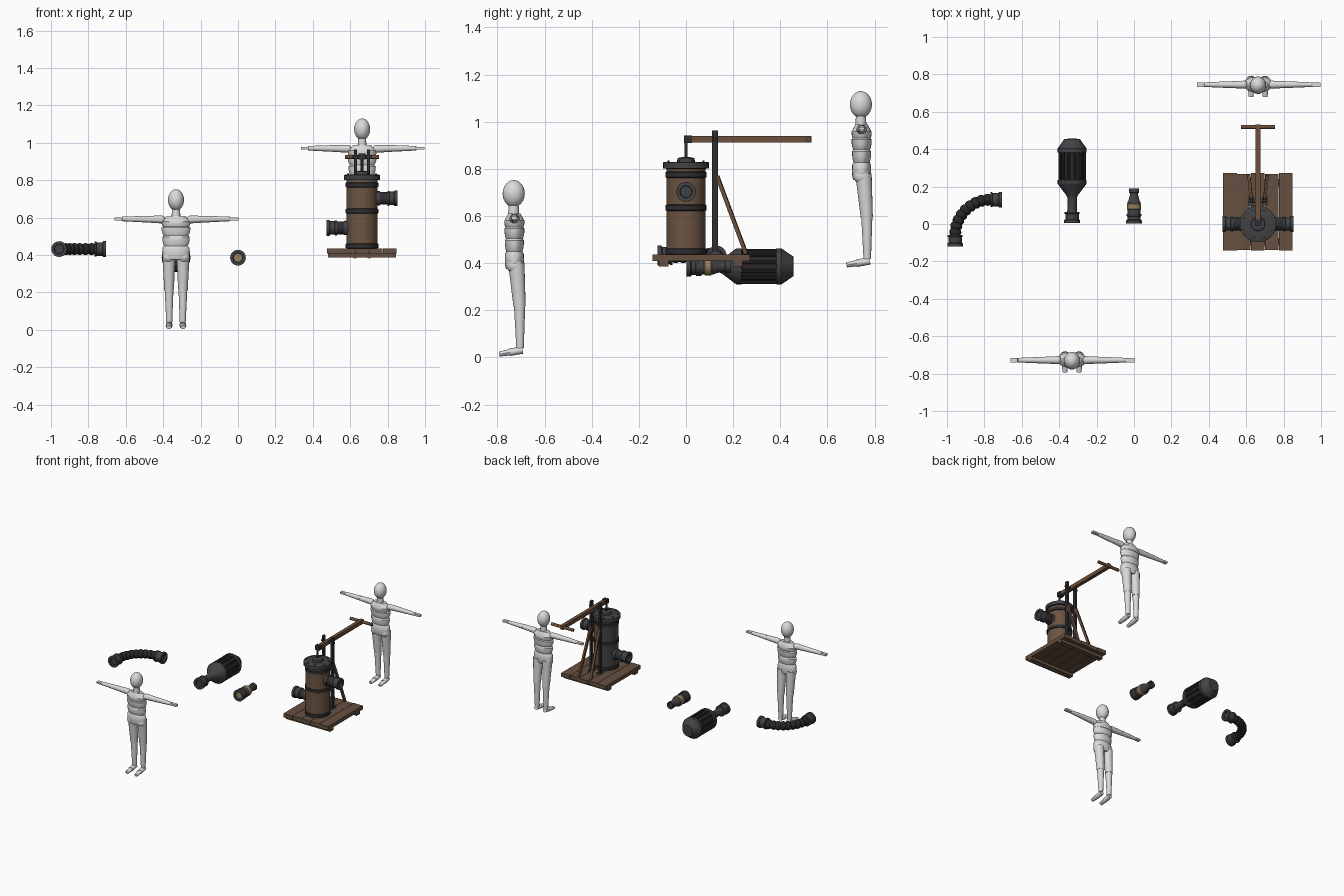
import bpy, bmesh, math
from mathutils import Vector, Matrix

cube = bpy.data.objects.get("Cube")
if cube:
    bpy.data.objects.remove(cube, do_unlink=True)


def material(name, r, g, b):
    m = bpy.data.materials.new(name)
    m.use_nodes = True
    m.diffuse_color = (r, g, b, 1)
    m.node_tree.nodes["Principled BSDF"].inputs["Base Color"].default_value = (r, g, b, 1)
    return m


WHITE = material("pale grey", .7, .7, .7)
WOOD = material("barrel wood", .15, .09, .055)
PLANK = material("plank wood", .13, .08, .05)
LEVER = material("lever wood", .15, .08, .045)
IRON = material("iron", .055, .055, .06)
DARK = material("dark iron", .028, .027, .03)
RUBBER = material("black rubber", .022, .019, .02)
BRASS = material("brass", .3, .22, .11)

X, Y, Z = Vector((1, 0, 0)), Vector((0, 1, 0)), Vector((0, 0, 1))


def finish(name, bm, mats, smooth=True):
    bmesh.ops.remove_doubles(bm, verts=bm.verts, dist=1e-5)
    bmesh.ops.recalc_face_normals(bm, faces=bm.faces)
    me = bpy.data.meshes.new(name)
    bm.to_mesh(me)
    bm.free()
    for m in mats:
        me.materials.append(m)
    if smooth:
        me.shade_smooth()
        me.set_sharp_from_angle(angle=math.radians(35))
    ob = bpy.data.objects.new(name, me)
    bpy.context.collection.objects.link(ob)
    return ob


def lathe(name, profile, origin, axis, mat, segs=24, squash=1, rule=None, extra=None):
    """Revolve (radius, height) points around an axis; squash narrows y."""
    bm = bmesh.new()
    rings = []
    for r, h in profile:
        ring = []
        for i in range(segs):
            a = math.tau * i / segs
            ring.append(bm.verts.new((r * math.cos(a), r * math.sin(a) * squash, h)))
        rings.append(ring)
    for lo, hi in zip(rings, rings[1:]):
        for i in range(segs):
            j = (i + 1) % segs
            bm.faces.new((lo[i], lo[j], hi[j], hi[i]))
    for ring, (r, h) in ((rings[0], profile[0]), (rings[-1], profile[-1])):
        if r > 0:
            bm.faces.new(ring)
    if rule:
        for f in bm.faces:
            f.material_index = int(rule(f.calc_center_median()))
    rot = Z.rotation_difference(axis).to_matrix().to_4x4()
    bm.transform(Matrix.Translation(origin) @ rot)
    return finish(name, bm, [mat] + ([extra] if extra else []))


def rod(name, a, b, r1, r2, mat, segs=12, squash=1):
    d = Vector(b) - Vector(a)
    return lathe(name, [(r1, 0), (r2, d.length)], a, d.normalized(), mat, segs, squash)


def box(name, lo, hi, mat):
    lo, hi = Vector(lo), Vector(hi)
    bm = bmesh.new()
    bmesh.ops.create_cube(bm, size=1)
    bm.transform(Matrix.Translation((lo + hi) / 2) @ Matrix.Diagonal((*(hi - lo), 1)))
    return finish(name, bm, [mat], False)


def bar(name, a, b, width, mat):
    """Square bar between two points."""
    a, b = Vector(a), Vector(b)
    bm = bmesh.new()
    bmesh.ops.create_cube(bm, size=1)
    bm.transform(Matrix.Translation((a + b) / 2) @ Z.rotation_difference(b - a).to_matrix().to_4x4()
                 @ Matrix.Diagonal((width, width, (b - a).length, 1)))
    return finish(name, bm, [mat], False)


def ball(name, c, size, mat, segs=20):
    bm = bmesh.new()
    bmesh.ops.create_uvsphere(bm, u_segments=segs, v_segments=segs // 2, radius=1)
    bm.transform(Matrix.Translation(c) @ Matrix.Diagonal((*size, 1)))
    return finish(name, bm, [mat])


def coupling(name, origin, axis, length=.06):
    """Hose coupling: open rim facing out along the axis, collar behind."""
    pts = [(0, -.012), (.024, -.012), (.026, 0), (.042, 0), (.042, -.016), (.036, -.02),
           (.036, .012 - length), (.04, .01 - length), (.04, -length), (0, -length)]
    return lathe(name, pts, origin, axis, IRON)


# Jointed figures
def figure(prefix, cx, cy, z0):
    def p(x, y, z):
        return Vector((cx + x, cy + y, z0 + z))

    ball(prefix + "_head", p(0, -.003, .695), (.043, .047, .057), WHITE, 24)
    rod(prefix + "_neck", p(0, -.003, .60), p(0, -.003, .65), .024, .021, WHITE)
    bands = [(.61, .55, .055, .078), (.555, .50, .076, .072), (.505, .445, .072, .069),
             (.45, .375, .071, .074)]
    for n, (top, low, rt, rb) in enumerate(bands):
        h, big = top - low, max(rt, rb)
        pts = [(rb * .87, 0), (rb * .97, h * .2), (big, h * .5), (rt * 1.02, h * .85), (rt * .88, h)]
        lathe(f"{prefix}_torso_band_{n}", pts, p(0, 0, low), Z, WHITE, 24, .55)
    for s, side in ((1, "left"), (-1, "right")):
        tag = f"{prefix}_{side}_"
        ball(tag + "shoulder", p(s * .078, 0, .59), (.022, .022, .021), WHITE, 16)
        rod(tag + "upper_arm", p(s * .075, 0, .59), p(s * .17, 0, .592), .021, .017, WHITE)
        rod(tag + "forearm", p(s * .165, 0, .592), p(s * .29, 0, .593), .0175, .012, WHITE)
        box(tag + "hand", p(s * .288 - .004, -.012, .586), p(s * .331 + .003, .012, .6), WHITE)
        ball(tag + "hip", p(s * .04, .002, .39), (.034, .036, .034), WHITE, 16)
        rod(tag + "thigh", p(s * .038, .008, .40), p(s * .037, .022, .215), .035, .026, WHITE, 16)
        ball(tag + "knee", p(s * .037, .022, .215), (.022, .022, .022), WHITE, 12)
        rod(tag + "shin", p(s * .037, .022, .22), p(s * .036, .024, .04), .024, .016, WHITE, 16)
        rod(tag + "heel", p(s * .036, .035, .031), p(s * .037, -.02, .022), .017, .018, WHITE, 12, .9)
        rod(tag + "toes", p(s * .037, -.018, .022), p(s * .038, -.064, .014), .017, .013, WHITE, 12, .8)


figure("near_figure", -.3315, -.728, 0)
figure("far_figure", .6635, .745, .378)

# Plank platform
PX = .663
for i in range(5):
    x = .477 + i * .0745
    box(f"platform_plank_{i}", (x, -.142 + .004 * (i % 2), .408),
        (x + .0725, .272 - .005 * (i % 2), .436), PLANK)
for n, y in (("front", -.115), ("back", .2)):
    box(f"platform_{n}_beam", (.48, y, .386), (.846, y + .04, .41), PLANK)

# Pump barrel with iron back quarter, hoops and lid
lathe("barrel", [(.083, 0), (.083, .38)], (PX, 0, .435), Z, WOOD, 32,
      rule=lambda c: c.x < -.002 and c.y > .002, extra=IRON)
for n, z in (("lower", .436), ("middle", .622), ("upper", .762)):
    lathe(f"barrel_{n}_hoop", [(.083, 0), (.088, .003), (.088, .023), (.083, .026)],
          (PX, 0, z), Z, DARK, 32)
lathe("barrel_lid", [(.083, 0), (.097, .002), (.097, .027), (.09, .03), (.038, .03),
                     (.036, .046), (.015, .05), (0, .05)], (PX, 0, .8), Z, IRON, 32)
for i in range(8):
    a = math.tau * (i + .5) / 8
    rod(f"lid_bolt_{i}", (PX + .08 * math.cos(a), .08 * math.sin(a), .828),
        (PX + .08 * math.cos(a), .08 * math.sin(a), .835), .006, .005, DARK, 6)

# Side ports
for n, s, z in (("outlet", 1, .703), ("inlet", -1, .545)):
    coupling(n + "_coupling", (PX + s * .19, 0, z), X * s, .055)
    rod(n + "_pipe", (PX + s * .07, 0, z), (PX + s * .14, 0, z), .034, .034, DARK, 24)
    rod(n + "_collar", (PX + s * .075, 0, z), (PX + s * .096, 0, z), .04, .038, IRON, 24)

# Piston rod, posts, braces and lever
rod("piston_rod", (PX, 0, .83), (PX, 0, .935), .007, .007, DARK)
box("piston_clevis", (PX - .018, -.008, .91), (PX + .018, .025, .942), DARK)
for s, n in ((1, "left"), (-1, "right")):
    x = PX + s * .036
    box(n + "_post", (x - .008, .111, .43), (x + .008, .135, .963), DARK)
    box(n + "_post_foot", (x - .014, .1, .435), (x + .014, .146, .447), IRON)
    bar(n + "_brace", (x, .132, .77), (x + s * .012, .255, .44), .016, LEVER)
rod("pivot_pin", (PX - .052, .123, .925), (PX + .052, .123, .925), .009, .009, DARK)
box("lever", (PX - .013, .012, .911), (PX + .013, .532, .939), LEVER)
rod("lever_handle", (PX - .091, .519, .925), (PX + .091, .519, .925), .011, .011, LEVER)

# Intake strainer: neck, cage, and end cone
SX, SZ = -.331, .386
coupling("strainer_coupling", (SX, .005, SZ), -Y, .06)
lathe("strainer_neck", [(.03, 0), (.025, .02), (.025, .085), (.032, .1), (.074, .155), (.077, .16),
                        (.077, .18), (.06, .182)], (SX, .055, SZ), Y, IRON)
lathe("strainer_cap", [(.06, 0), (.077, .001), (.077, .022), (.074, .026), (.042, .073), (0, .075)],
      (SX, .382, SZ), Y, IRON)
rod("strainer_core", (SX, .225, SZ), (SX, .39, SZ), .064, .064, RUBBER, 24)
for i in range(12):
    a = math.tau * (i + .5) / 12
    x, z = SX + .069 * math.cos(a), SZ + .069 * math.sin(a)
    rod(f"strainer_bar_{i}", (x, .225, z), (x, .39, z), .007, .007, DARK, 8)

# Spray nozzle with brass ring
coupling("nozzle_coupling", (0, .003, SZ), -Y, .05)
lathe("nozzle_body", [(.034, 0), (.034, .068), (.03, .075), (.022, .105), (.022, .115), (.027, .118),
                      (.027, .14), (.019, .14), (.017, .125), (0, .125)], (0, .05, SZ), Y, IRON)
lathe("nozzle_ring", [(.034, 0), (.038, .003), (.038, .03), (.034, .033)], (0, .077, SZ), Y, BRASS)
rod("nozzle_inner_disc", (0, .009, SZ), (0, .014, SZ), .023, .023, BRASS, 24)

# Corrugated hose bent through a quarter turn
C, R, HZ = Vector((-.766, -.06, 0)), .19, .432
bm = bmesh.new()
steps, sides, previous = 54, 16, None
for k in range(steps + 1):
    t = math.pi / 2 * k / steps
    out = Vector((-math.cos(t), math.sin(t), 0))
    r = .026 + .006 * abs(math.sin(math.pi * k / 6))
    ring = [bm.verts.new(C + Z * HZ + out * (R + r * math.cos(math.tau * i / sides))
                         + Z * r * math.sin(math.tau * i / sides)) for i in range(sides)]
    if previous:
        for i in range(sides):
            j = (i + 1) % sides
            bm.faces.new((previous[i], previous[j], ring[j], ring[i]))
    previous = ring
finish("hose", bm, [RUBBER])
coupling("hose_front_coupling", (-.956, -.12, HZ), -Y, .062)
coupling("hose_back_coupling", (-.705, .13, HZ), X, .063)
